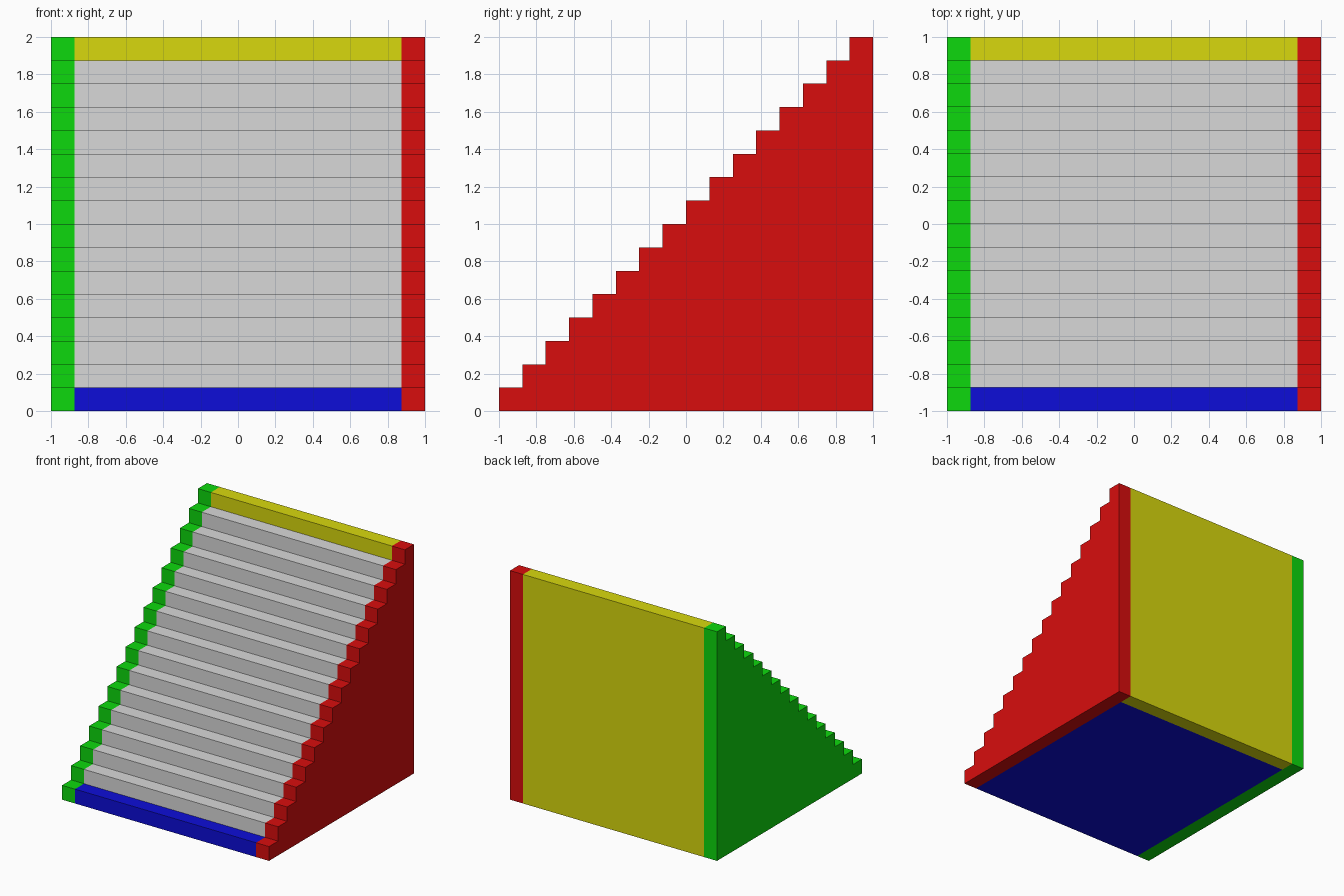
import bpy
import bmesh
from mathutils import Vector

if "Cube" in bpy.data.objects:
    bpy.data.objects.remove(bpy.data.objects["Cube"])

STEPS = 16
S = 2.0 / STEPS          # tread depth and riser height
EDGE = 1.0 - S           # inner edge of the border strips


def material(name, rgb):
    mat = bpy.data.materials.new(name)
    mat.diffuse_color = (*rgb, 1.0)
    mat.use_nodes = True
    mat.node_tree.nodes["Principled BSDF"].inputs["Base Color"].default_value = mat.diffuse_color
    return mat


HI, LO = 0.69, 0.004
GREEN = material("green", (LO, HI, LO))
RED = material("red", (HI, LO, LO))
BLUE = material("blue", (LO, LO, HI))
YELLOW = material("yellow", (HI, HI, LO))
GREY = material("light grey", (HI, HI, HI))


def stair_profile(first, last, floor):
    """Side outline (y, z) of the steps first..last, closed down to floor."""
    pts = [(-1 + first * S, floor)]
    for i in range(first, last + 1):
        pts += [(-1 + i * S, (i + 1) * S), (-1 + (i + 1) * S, (i + 1) * S)]
    return pts + [(-1 + (last + 1) * S, floor)]


def extrude_part(name, profile, x0, x1, mat, hidden):
    """Extrude a side outline along x, dropping faces buried against neighbours."""
    bm = bmesh.new()
    face = bm.faces.new([bm.verts.new((x0, y, z)) for y, z in profile])
    ext = bmesh.ops.extrude_face_region(bm, geom=[face], use_keep_orig=True)
    moved = [v for v in ext["geom"] if isinstance(v, bmesh.types.BMVert)]
    bmesh.ops.translate(bm, verts=moved, vec=Vector((x1 - x0, 0, 0)))
    bmesh.ops.recalc_face_normals(bm, faces=bm.faces)
    buried = [f for f in bm.faces if hidden(f.calc_center_median(), f.normal)]
    bmesh.ops.delete(bm, geom=buried, context="FACES")
    mesh = bpy.data.meshes.new(name)
    bm.to_mesh(mesh)
    bm.free()
    mesh.materials.append(mat)
    obj = bpy.data.objects.new(name, mesh)
    bpy.context.collection.objects.link(obj)
    return obj


# Stepped side walls: inner sides are fully covered by the middle
full = stair_profile(0, STEPS - 1, 0)
extrude_part("left_wall", full, -1, -EDGE, GREEN, lambda c, n: n.x > 0.9)
extrude_part("right_wall", full, EDGE, 1, RED, lambda c, n: n.x < -0.9)

# Grey treads and risers between the walls
extrude_part("steps", stair_profile(1, STEPS - 2, S), -EDGE, EDGE, GREY,
             lambda c, n: abs(n.x) > 0.9 or n.z < -0.9 or n.y > 0.9)

# Base slab: the lowest step is its exposed front strip
base = [(-1, 0), (-1, S), (-EDGE, S), (EDGE, S), (EDGE, 0)]
base_outline = extrude_part("base", base, -EDGE, EDGE, BLUE,
                            lambda c, n: abs(n.x) > 0.9 or n.y > 0.9
                            or (n.z > 0.9 and c.y > -EDGE))

# Back panel: its top is the highest step
back = [(EDGE, 0), (EDGE, 2 - S), (EDGE, 2), (1, 2), (1, 0)]
extrude_part("back_panel", back, -EDGE, EDGE, YELLOW,
             lambda c, n: abs(n.x) > 0.9 or (n.y < -0.9 and c.z < 2 - S))
